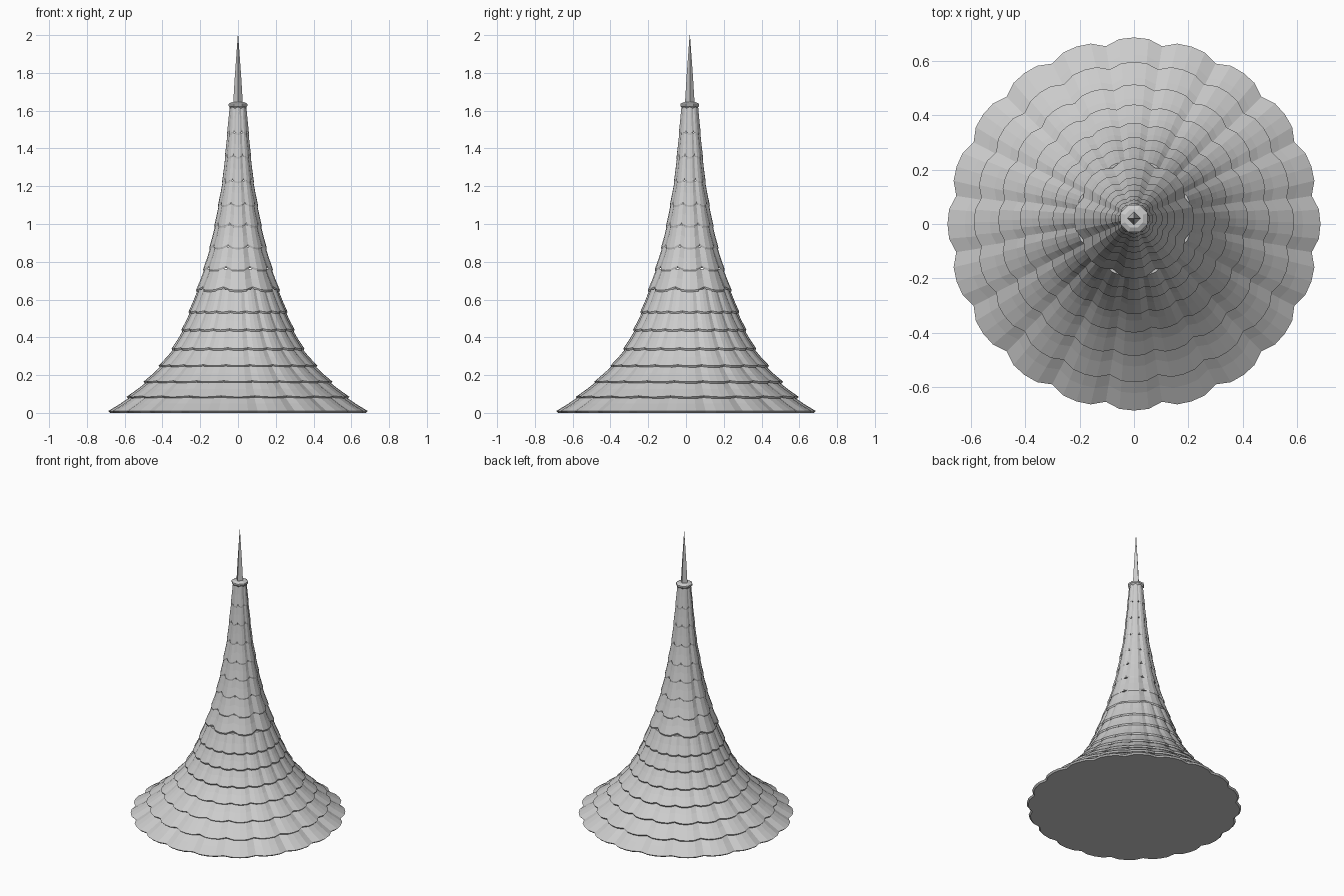
import bpy, bmesh
from math import sin, cos, pi, radians

cube = bpy.data.objects.get("Cube")
if cube:
    bpy.data.objects.remove(cube)

grey = bpy.data.materials.new("slate_grey")
grey.use_nodes = True
COLOUR = (0.6, 0.6, 0.6, 1)
grey.diffuse_color = COLOUR
grey.node_tree.nodes["Principled BSDF"].inputs["Base Color"].default_value = COLOUR

AXIS_Y = 0.02


def loft(name, rings):
    """Closed flat-shaded solid skinned through rings of points."""
    bm = bmesh.new()
    loops = [[bm.verts.new(p) for p in ring] for ring in rings]
    n = len(loops[0])
    for low, high in zip(loops, loops[1:]):
        for i in range(n):
            j = (i + 1) % n
            bm.faces.new((low[i], low[j], high[j], high[i]))
    bm.faces.new(loops[0][::-1])
    bm.faces.new(loops[-1])
    mesh = bpy.data.meshes.new(name)
    bm.to_mesh(mesh)
    bm.free()
    mesh.materials.append(grey)
    obj = bpy.data.objects.new(name, mesh)
    bpy.context.collection.objects.link(obj)
    return obj


def scallop_ring(radius, z, count, fold, lift, y):
    """Ring of rounded tile ends: centre, shoulder, notch, shoulder."""
    pts = []
    for i in range(count * 4):
        a = 2 * pi * i / (count * 4)
        notch = (0, 0.15, 1, 0.15)[i % 4]
        r = radius * (1 - fold * notch)
        pts.append((r * cos(a), y + r * sin(a), z + lift * notch))
    return pts


def plain_ring(radius, z, sides, turn=0):
    return [(radius * cos(2 * pi * i / sides + turn),
             AXIS_Y + radius * sin(2 * pi * i / sides + turn), z) for i in range(sides)]


# Shingle tiers: lower edge height and radius, bottom to top
tiers = [(0, 0.687), (0.075, 0.59), (0.155, 0.5), (0.24, 0.42), (0.33, 0.352),
         (0.43, 0.3), (0.525, 0.262), (0.64, 0.222), (0.75, 0.185), (0.865, 0.152),
         (0.98, 0.126), (1.09, 0.106), (1.215, 0.084), (1.345, 0.07), (1.47, 0.058),
         (1.62, 0.045)]

for k, ((z, r), (z2, r2)) in enumerate(zip(tiers, tiers[1:])):
    wide = k < 7
    count = 20 if wide else 8
    fold = 0.035 if wide else 0.09
    lift = 0 if k == 0 else 0.006 if wide else 0.018
    y = min(AXIS_Y, 0.007 * k)
    lip = 0.01
    top_r, top_z = r2 * 0.96, z2 + 0.012
    mid_r = r * 0.47 + top_r * 0.53
    loft(f"shingle_tier_{k + 1}", [
        scallop_ring(r * 0.985, z, count, fold, lift, y),
        scallop_ring(r, z + lip, count, fold, lift, y),
        scallop_ring(mid_r, (z + lip + top_z) / 2, count, fold, lift / 2, y),
        scallop_ring(top_r, top_z, count, fold, 0, y)])

# Collar at the foot of the spire
loft("collar", [plain_ring(r, z, 8, radians(22.5)) for r, z in
                ((0.04, 1.61), (0.054, 1.625), (0.054, 1.636), (0.036, 1.645))])

# Tapered spire
loft("spire", [plain_ring(r, z, 4) for r, z in
               ((0.026, 1.63), (0.017, 1.78), (0.001, 2))])
